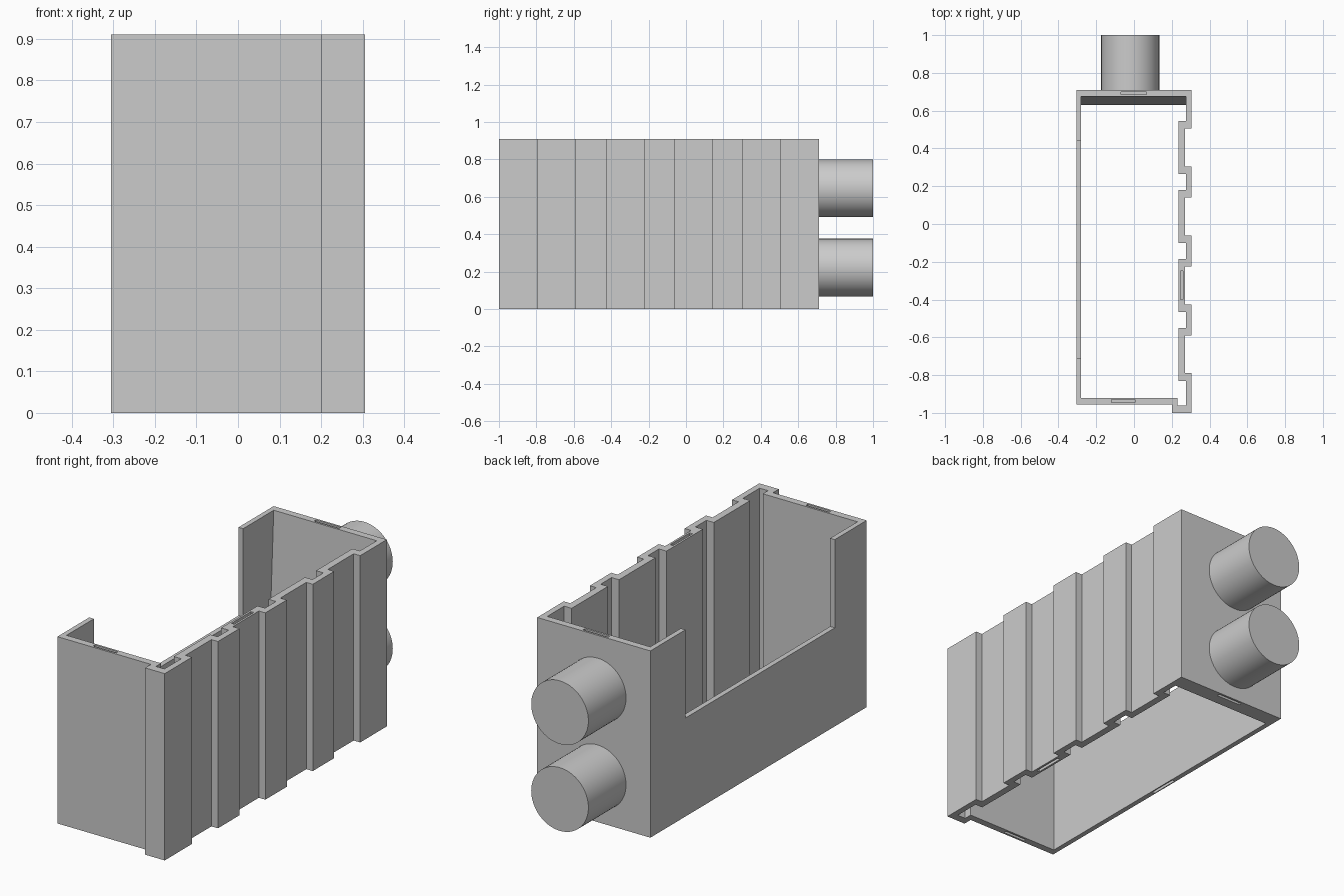
import bpy
import bmesh
import math
from mathutils import Vector

old = bpy.data.objects.get("Cube")
if old:
    bpy.data.objects.remove(old, do_unlink=True)

HEIGHT = 0.91

grey = bpy.data.materials.new("light grey")
grey.use_nodes = True
grey.diffuse_color = (0.6, 0.6, 0.6, 1)
grey.node_tree.nodes["Principled BSDF"].inputs["Base Color"].default_value = (0.6, 0.6, 0.6, 1)


def prism(name, points, offset):
    """Closed solid made by sweeping a planar outline along an offset."""
    bm = bmesh.new()
    face = bm.faces.new([bm.verts.new(p) for p in points])
    swept = bmesh.ops.extrude_face_region(bm, geom=[face], use_keep_orig=True)
    verts = [g for g in swept["geom"] if isinstance(g, bmesh.types.BMVert)]
    bmesh.ops.translate(bm, verts=verts, vec=Vector(offset))
    bmesh.ops.recalc_face_normals(bm, faces=bm.faces)
    mesh = bpy.data.meshes.new(name)
    bm.to_mesh(mesh)
    bm.free()
    mesh.materials.append(grey)
    obj = bpy.data.objects.new(name, mesh)
    bpy.context.collection.objects.link(obj)
    return obj


def box(name, x0, x1, y0, y1, z0, z1):
    base = [(x0, y0, z0), (x1, y0, z0), (x1, y1, z0), (x0, y1, z0)]
    return prism(name, base, (0, 0, z1 - z0))


def cut(target, cutter):
    """Subtract a cutter and discard it."""
    cutter.hide_render = True
    mod = target.modifiers.new("cut", 'BOOLEAN')
    mod.operation = 'DIFFERENCE'
    mod.solver = 'EXACT'
    mod.object = cutter
    bpy.context.view_layer.objects.active = target
    bpy.ops.object.modifier_apply(modifier=mod.name)
    bpy.data.objects.remove(cutter, do_unlink=True)


# Outer and inner outlines; the left side is corrugated by four recesses
outer = [(-0.305, 0.71), (-0.305, -0.955), (0.2, -0.955), (0.2, -1), (0.305, -1)]
inner = [(-0.28, 0.675), (-0.28, -0.92), (0.23, -0.92), (0.23, -0.96), (0.275, -0.96)]
for i in range(4):
    a = -0.79 + 0.365 * i
    b = a + 0.2
    outer += [(0.305, a), (0.27, a), (0.27, b), (0.305, b)]
    inner += [(0.275, a - 0.04), (0.235, a - 0.04), (0.235, b + 0.04), (0.275, b + 0.04)]
outer.append((0.305, 0.71))
inner.append((0.275, 0.675))

# Hollow wall ring, open at top and bottom
walls = prism("corrugated_walls", [(x, y, 0) for x, y in outer], (0, 0, HEIGHT))
cut(walls, prism("cavity", [(x, y, -0.1) for x, y in inner], (0, 0, HEIGHT + 0.2)))

# Large notch in the plain side
cut(walls, box("notch", -0.4, -0.27, -0.71, 0.44, 0.48, 1.0))

# Narrow pockets in the top and bottom rims
D = 0.05
rim_slots = [(-0.12, 0.005, -0.945, -0.93), (-0.07, 0.065, 0.685, 0.7), (0.245, 0.26, -0.4, -0.25)]
for slot in rim_slots:
    cut(walls, box("top_pocket", *slot, HEIGHT - D, HEIGHT + D))
    cut(walls, box("bottom_pocket", *slot, -D, D))
cut(walls, box("side_pocket", -0.3, -0.285, -0.21, -0.06, -D, D))

# Tapered lining on the inside of the back wall
prism("back_lining", [(-0.28, 0.63, 0), (-0.28, 0.675, 0), (-0.28, 0.675, HEIGHT)], (0.555, 0, 0))

# Two round pegs on the back
for name, z in (("lower_peg", 0.222), ("upper_peg", 0.645)):
    bpy.ops.mesh.primitive_cylinder_add(vertices=64, radius=0.154, depth=0.3,
                                        location=(-0.02, 0.85, z),
                                        rotation=(math.pi / 2, 0, 0))
    peg = bpy.context.object
    peg.name = name
    peg.data.materials.append(grey)
    bpy.ops.object.shade_smooth_by_angle()
